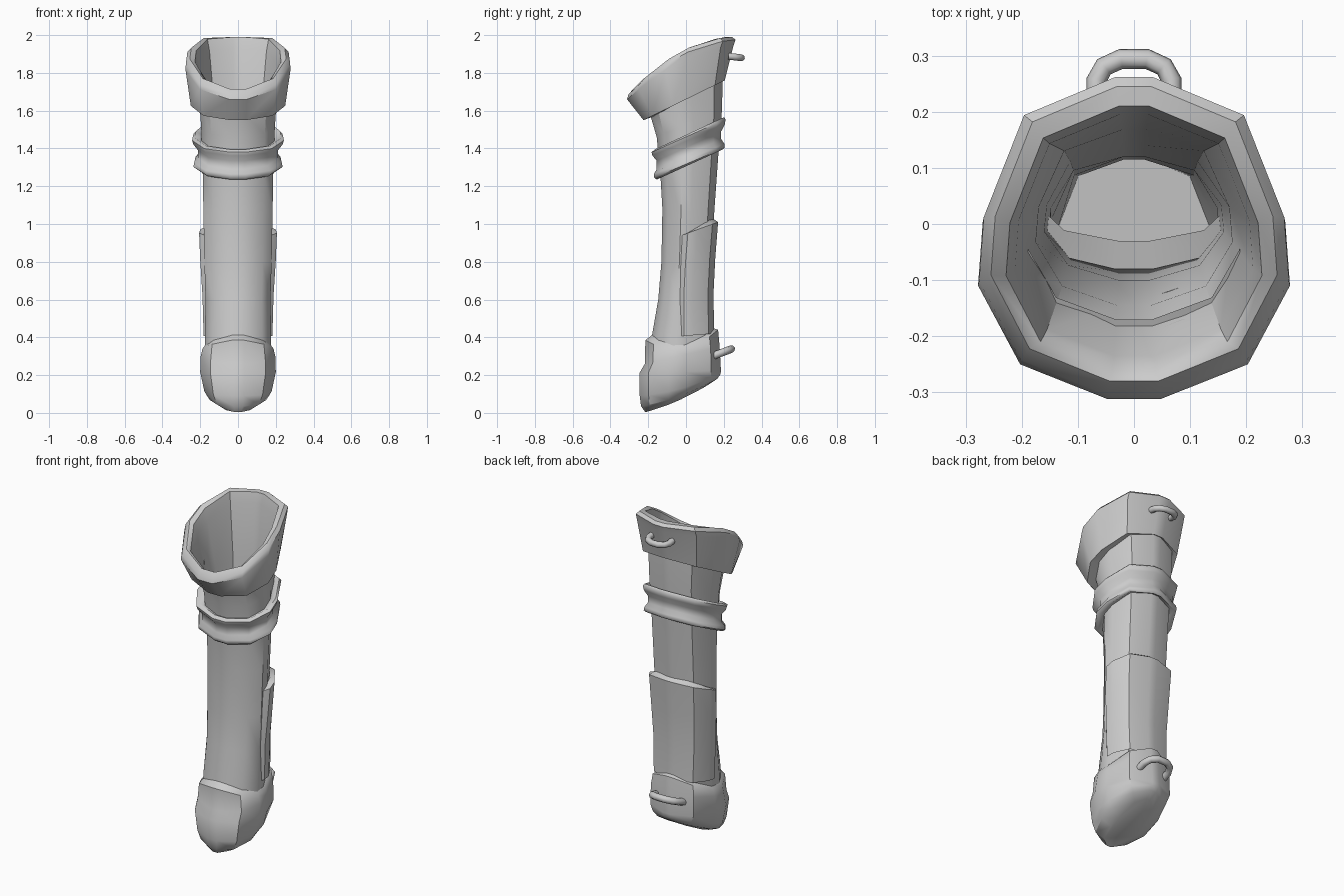
import bpy, bmesh, math

if "Cube" in bpy.data.objects:
    bpy.data.objects.remove(bpy.data.objects["Cube"])

# Half cross-section: (fraction from front to back, fraction of half width)
SECTION = [(0, .17), (.11, .73), (.36, 1), (.56, .97), (.88, .71), (1, .12)]


def ring_points(yf, zf, yb, zb, w, bow=0):
    """Tilted 12-sided ring; bow lifts its sides."""
    half = [(w * s, yf + (yb - yf) * t, zf + (zb - zf) * t + bow * 4 * t * (1 - t))
            for t, s in SECTION]
    return half + [(-x, y, z) for x, y, z in reversed(half)]


def finish(name, bm, angle=40):
    bmesh.ops.recalc_face_normals(bm, faces=bm.faces)
    me = bpy.data.meshes.new(name)
    bm.to_mesh(me)
    bm.free()
    ob = bpy.data.objects.new(name, me)
    bpy.context.collection.objects.link(ob)
    bpy.ops.object.select_all(action='DESELECT')
    ob.select_set(True)
    bpy.context.view_layer.objects.active = ob
    bpy.ops.object.shade_smooth_by_angle(angle=math.radians(angle))
    return ob


def bridge(bm, loops, closed=False):
    n = len(loops[0])
    pairs = list(zip(loops, loops[1:]))
    if closed:
        pairs.append((loops[-1], loops[0]))
    for a, b in pairs:
        for i in range(n):
            j = (i + 1) % n
            bm.faces.new((a[i], a[j], b[j], b[i]))


def loft(name, rings, cap_end=False, closed=False, angle=40):
    bm = bmesh.new()
    loops = [[bm.verts.new(p) for p in ring_points(*r)] for r in rings]
    bridge(bm, loops, closed)
    if cap_end:
        bm.faces.new(loops[-1])
    return finish(name, bm, angle)


def handle(name, y0, z0, y1, z1, hw, r):
    """Arched tube loop standing off the back."""
    path = [(-hw, 0), (-hw, .45), (-hw * .8, .8), (-hw * .35, 1),
            (hw * .35, 1), (hw * .8, .8), (hw, .45), (hw, 0)]
    length = math.hypot(y1 - y0, z1 - z0)
    uy, uz = (y1 - y0) / length, (z1 - z0) / length
    bm = bmesh.new()
    loops = []
    for i, (x, f) in enumerate(path):
        a, b = path[max(i - 1, 0)], path[min(i + 1, len(path) - 1)]
        dx, dv = b[0] - a[0], (b[1] - a[1]) * length
        d = math.hypot(dx, dv)
        nx, nv = -dv / d, dx / d
        loop = []
        for k in range(8):
            c, s = r * math.cos(k * math.pi / 4), r * math.sin(k * math.pi / 4)
            v = f * length + nv * c
            loop.append(bm.verts.new((x + nx * c, y0 + uy * v - uz * s, z0 + uz * v + uy * s)))
        loops.append(loop)
    bridge(bm, loops)
    bm.faces.new(loops[0])
    bm.faces.new(loops[-1])
    return finish(name, bm, 60)


# Main tube
loft("sheath_body", [
    (-.19, 1.58, .195, 1.78, .205),
    (-.155, 1.46, .19, 1.6, .195),
    (-.135, 1.25, .17, 1.35, .187),
    (-.125, 1.08, .148, 1.04, .183),
    (-.13, .8, .135, .8, .178),
    (-.147, .6, .13, .6, .172),
    (-.18, .41, .14, .43, .175),
    (-.19, .3, .14, .3, .175)])

# Flared cuff, rolled rim and hollow inside down to the floor
loft("flared_cuff", [
    (-.17, 1.57, .185, 1.77, .19),
    (-.225, 1.55, .205, 1.76, .25),
    (-.312, 1.66, .25, 1.94, .278, .06),
    (-.305, 1.685, .262, 1.975, .276, .065),
    (-.28, 1.715, .245, 1.99, .255, .065),
    (-.262, 1.705, .21, 1.99, .228, .055),
    (-.235, 1.66, .195, 1.93, .212, .04),
    (-.145, 1.5, .168, 1.62, .175),
    (-.1, 1.15, .14, 1.15, .16),
    (-.085, .85, .12, .85, .152),
    (-.12, .5, .115, .5, .15),
    (-.17, .27, .12, .3, .14)], cap_end=True)

# Belt band with raised lips
loft("belt_band", [
    (-.13, 1.38, .17, 1.53, .18),
    (-.165, 1.395, .2, 1.565, .23),
    (-.182, 1.38, .21, 1.555, .243),
    (-.178, 1.362, .205, 1.525, .236),
    (-.155, 1.335, .186, 1.49, .212),
    (-.155, 1.29, .186, 1.45, .212),
    (-.17, 1.265, .203, 1.425, .232),
    (-.168, 1.245, .205, 1.405, .236),
    (-.155, 1.235, .196, 1.395, .222),
    (-.13, 1.25, .165, 1.41, .18)], closed=True, angle=60)

# Back guard plate, its front edge buried in the tube
loft("back_guard", [
    (-.03, .93, .14, 1.03, .17),
    (-.08, .92, .17, 1.01, .206),
    (-.09, .8, .155, .82, .2),
    (-.1, .62, .145, .62, .188),
    (-.1, .4, .15, .42, .182)])

# Closed foot cap
loft("foot_cap", [
    (-.17, .42, .14, .45, .168, -.07),
    (-.215, .385, .17, .44, .188, -.07),
    (-.218, .26, .178, .35, .199),
    (-.247, .21, .185, .225, .2),
    (-.245, .09, .183, .205, .178, -.02),
    (-.238, .035, .165, .18, .15, -.02),
    (-.215, .004, .12, .15, .085, -.015)], cap_end=True)

# Strap loops
handle("upper_strap_loop", .225, 1.888, .294, 1.88, .067, .018)
handle("lower_strap_loop", .14, .3, .24, .338, .085, .02)
